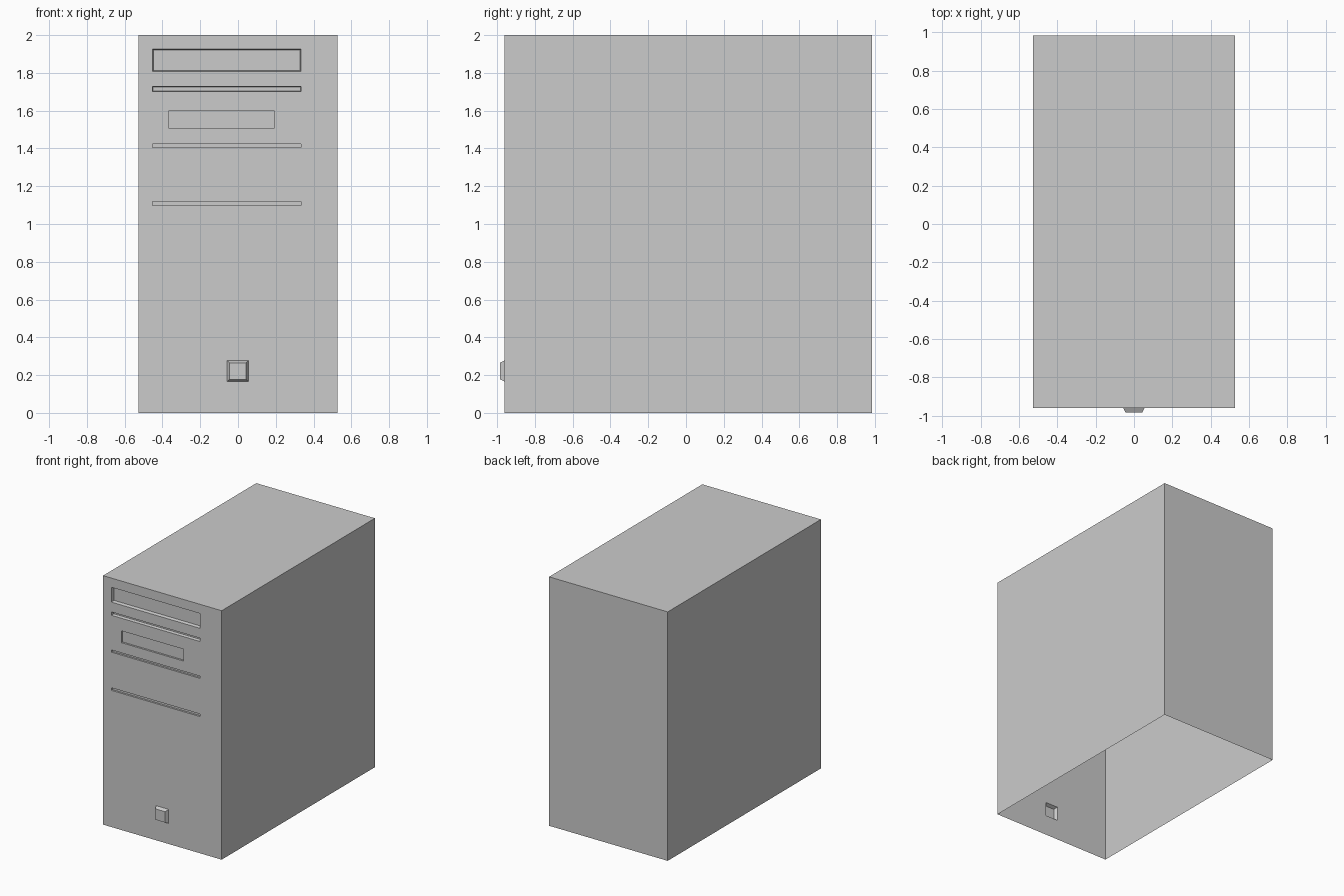
import bpy, bmesh
from mathutils import Vector

cube = bpy.data.objects.get("Cube")
if cube:
    bpy.data.objects.remove(cube, do_unlink=True)

mat = bpy.data.materials.new("case grey")
mat.use_nodes = True
GREY = (0.6, 0.6, 0.6, 1)
mat.diffuse_color = GREY
mat.node_tree.nodes["Principled BSDF"].inputs["Base Color"].default_value = GREY

HALF_W, HEIGHT, FRONT, BACK = 0.527, 2.0, -0.96, 0.985

# Front features: left, right, bottom, top, depth inward, inset of the inner rim
FEATURES = [
    (-0.453, 0.334, 1.807, 1.926, 0.025, 0.006),   # drive bay
    (-0.453, 0.334, 1.701, 1.728, 0.025, 0.004),   # upper slot
    (-0.364, 0.190, 1.505, 1.600, 0.015, 0.0),     # wide recess
    (-0.453, 0.334, 1.405, 1.423, 0.015, 0.0),     # middle slot
    (-0.453, 0.334, 1.098, 1.119, 0.015, 0.0),     # lower slot
    (-0.057, 0.055, 0.165, 0.278, -0.025, 0.013),  # power button
]

bm = bmesh.new()


def loop(x0, x1, z0, z1, y):
    return [bm.verts.new((x, y, z)) for x, z in ((x0, z0), (x1, z0), (x1, z1), (x0, z1))]


def edges_of(verts):
    return [bm.edges.get((a, b)) or bm.edges.new((a, b))
            for a, b in zip(verts, verts[1:] + verts[:1])]


# Front panel pierced by every feature opening
front = loop(-HALF_W, HALF_W, 0, HEIGHT, FRONT)
openings = [loop(*f[:4], FRONT) for f in FEATURES]
rims = [e for ring in [front] + openings for e in edges_of(ring)]
filled = bmesh.ops.triangle_fill(bm, edges=rims, use_beauty=True, normal=Vector((0, -1, 0)))
panel = [g for g in filled["geom"] if isinstance(g, bmesh.types.BMFace)]
for face in panel:
    face.normal_update()
    if face.normal.y > 0:
        face.normal_flip()

# Recesses and the raised button, each open into the panel
for ring, (x0, x1, z0, z1, depth, inset) in zip(openings, FEATURES):
    inner = loop(x0 + inset, x1 - inset, z0 + inset, z1 - inset, FRONT + depth)
    bm.faces.new(inner)
    for i in range(4):
        j = (i + 1) % 4
        bm.faces.new((ring[i], ring[j], inner[j], inner[i]))

# Sides, top and back; the underside stays open
back = loop(-HALF_W, HALF_W, 0, HEIGHT, BACK)
bm.faces.new(back[::-1])
for i in (1, 2, 3):
    j = (i + 1) % 4
    bm.faces.new((front[j], front[i], back[i], back[j]))

# Merge the panel triangles into large flat faces
bmesh.ops.dissolve_limit(bm, angle_limit=0.01, verts=bm.verts[:], edges=bm.edges[:])

mesh = bpy.data.meshes.new("tower_case")
bm.to_mesh(mesh)
bm.free()
mesh.materials.append(mat)
bpy.context.collection.objects.link(bpy.data.objects.new("tower_case", mesh))
